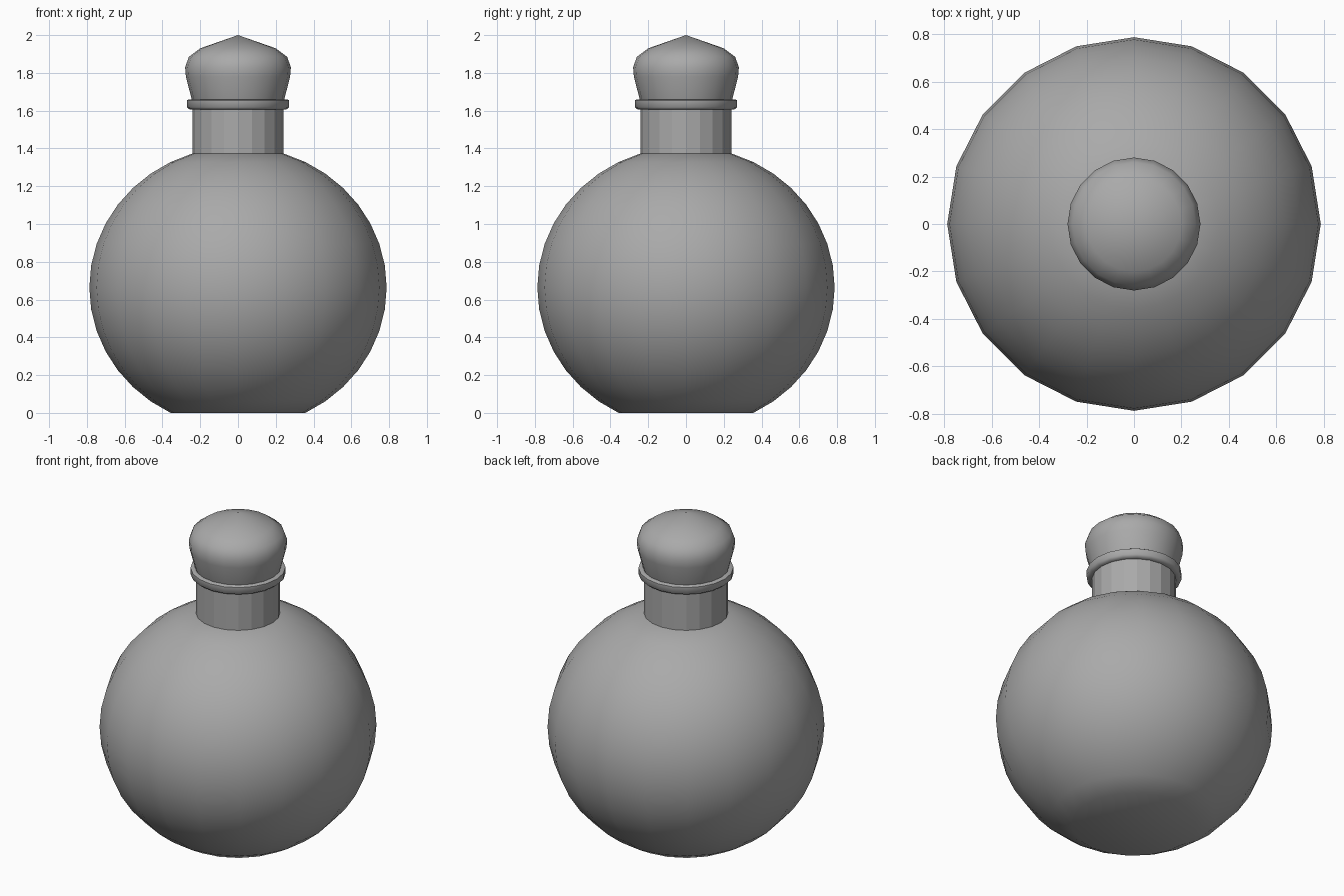
import bpy, bmesh, math

cube = bpy.data.objects.get("Cube")
if cube:
    bpy.data.objects.remove(cube, do_unlink=True)

SIDES = 20

grey = bpy.data.materials.new("plain_grey")
grey.use_nodes = True
colour = (0.4, 0.4, 0.4, 1)
grey.diffuse_color = colour
grey.node_tree.nodes["Principled BSDF"].inputs["Base Color"].default_value = colour


def lathe(name, profile, smooth_angle=None):
    """Spin a (radius, height) profile round z; a zero radius makes a pole."""
    bm = bmesh.new()
    rings = []
    for r, z in profile:
        count = SIDES if r > 0 else 1
        rings.append([bm.verts.new((r * math.cos(math.tau * i / SIDES),
                                    r * math.sin(math.tau * i / SIDES), z))
                      for i in range(count)])
    for low, high in zip(rings, rings[1:]):
        for i in range(SIDES):
            j = (i + 1) % SIDES
            if len(low) == 1:
                bm.faces.new((low[0], high[j], high[i]))
            elif len(high) == 1:
                bm.faces.new((low[i], low[j], high[0]))
            else:
                bm.faces.new((low[i], low[j], high[j], high[i]))
    # Close flat ends
    if len(rings[0]) > 1:
        bm.faces.new(rings[0][::-1])
    if len(rings[-1]) > 1:
        bm.faces.new(rings[-1])
    mesh = bpy.data.meshes.new(name)
    bm.to_mesh(mesh)
    bm.free()
    mesh.materials.append(grey)
    obj = bpy.data.objects.new(name, mesh)
    bpy.context.collection.objects.link(obj)
    if smooth_angle:
        bpy.ops.object.select_all(action='DESELECT')
        obj.select_set(True)
        bpy.context.view_layer.objects.active = obj
        bpy.ops.object.shade_smooth_by_angle(angle=math.radians(smooth_angle))
    return obj


# Round body: a slightly squashed ball with its ends cut off
RADIUS, SQUASHED, CENTRE = 0.787, 0.745, 0.664
angles = [math.radians(a) for a in range(153, 17, -9)]
body = [(RADIUS * math.sin(a), CENTRE + SQUASHED * math.cos(a)) for a in angles]
lathe("flask_body", body, 80)

# Faceted neck
lathe("neck", [(0.24, 1.36), (0.24, 1.63)])

# Collar round the lip
lathe("neck_collar", [(0.235, 1.605), (0.255, 1.605), (0.27, 1.618),
                      (0.27, 1.655), (0.262, 1.66), (0.235, 1.66)], 50)

# Bulging stopper with a shallow point
lathe("stopper", [(0.235, 1.63), (0.245, 1.66), (0.276, 1.78), (0.28, 1.83),
                  (0.26, 1.885), (0.2, 1.93), (0, 2.0)], 80)
